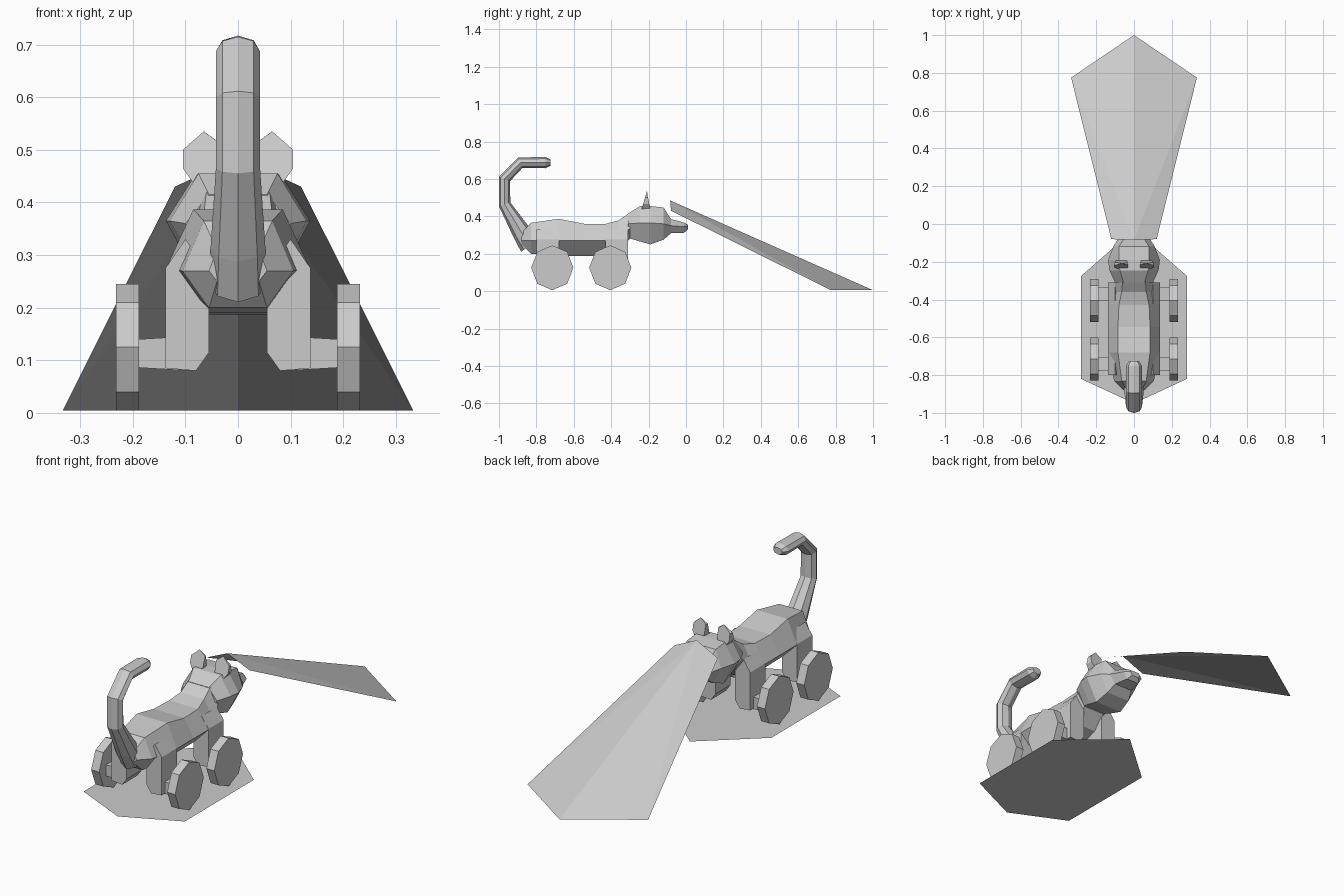
import bpy, bmesh, math
from mathutils import Vector


def mesh_object(name, verts, faces, solid=True):
    mesh = bpy.data.meshes.new(name)
    mesh.from_pydata(verts, [], faces)
    if solid:
        bm = bmesh.new()
        bm.from_mesh(mesh)
        bmesh.ops.recalc_face_normals(bm, faces=bm.faces)
        bm.to_mesh(mesh)
        bm.free()
    obj = bpy.data.objects.new(name, mesh)
    bpy.context.collection.objects.link(obj)
    return obj


def loft(name, rings):
    n = len(rings[0])
    verts = [v for ring in rings for v in ring]
    faces = [(i * n + k, i * n + (k + 1) % n, (i + 1) * n + (k + 1) % n, (i + 1) * n + k)
             for i in range(len(rings) - 1) for k in range(n)]
    last = (len(rings) - 1) * n
    faces += [tuple(range(n)), tuple(range(last, last + n))]
    return mesh_object(name, verts, faces)


def body_ring(y, top, top_w, mid, mid_w, bottom, bottom_w):
    half = [(top_w, top), (mid_w, mid), (bottom_w, bottom)]
    return [(x, y, z) for x, z in half] + [(-x, y, z) for x, z in reversed(half)]


# Torso, neck and head: y, then height and half width of top, middle and bottom
loft("torso", [body_ring(*s) for s in [
    (-0.88, 0.31, 0.04, 0.27, 0.055, 0.25, 0.04),
    (-0.83, 0.365, 0.065, 0.27, 0.105, 0.20, 0.055),
    (-0.68, 0.387, 0.085, 0.272, 0.138, 0.19, 0.055),
    (-0.545, 0.36, 0.085, 0.272, 0.138, 0.187, 0.055),
    (-0.43, 0.36, 0.08, 0.272, 0.138, 0.187, 0.055),
    (-0.36, 0.378, 0.065, 0.29, 0.115, 0.21, 0.055),
    (-0.30, 0.42, 0.06, 0.335, 0.10, 0.28, 0.06),
]])
loft("head", [body_ring(*s) for s in [
    (-0.31, 0.415, 0.055, 0.36, 0.10, 0.285, 0.06),
    (-0.245, 0.455, 0.075, 0.365, 0.13, 0.265, 0.07),
    (-0.19, 0.455, 0.08, 0.365, 0.137, 0.25, 0.075),
    (-0.12, 0.447, 0.08, 0.36, 0.11, 0.275, 0.065),
    (-0.08, 0.385, 0.055, 0.35, 0.085, 0.31, 0.05),
    (-0.01, 0.367, 0.032, 0.345, 0.055, 0.312, 0.035),
    (0.01, 0.355, 0.02, 0.345, 0.03, 0.33, 0.02),
]])

# Curled tail: eight-sided tube along y, z with half width and radius
path = [(-0.83, 0.25, 0.055, 0.065), (-0.88, 0.315, 0.052, 0.05),
        (-0.97, 0.465, 0.042, 0.032), (-0.97, 0.60, 0.042, 0.032),
        (-0.885, 0.687, 0.042, 0.03), (-0.75, 0.687, 0.042, 0.03),
        (-0.725, 0.687, 0.025, 0.017)]
rings = []
for i, (y, z, rx, r) in enumerate(path):
    a, b = path[max(i - 1, 0)], path[min(i + 1, len(path) - 1)]
    t = Vector((b[0] - a[0], b[1] - a[1])).normalized()
    ring = []
    for k in range(8):
        ang = k * math.pi / 4
        s, c = rx * math.sin(ang), r * math.cos(ang)
        ring.append((s, y - t.y * c, z + t.x * c))
    rings.append(ring)
loft("tail", rings)

for side, s in (("left", -1), ("right", 1)):
    # Ears
    outline = [(0.035, 0.43), (0.08, 0.43), (0.105, 0.465), (0.105, 0.50),
               (0.065, 0.535), (0.03, 0.51)]
    back = [(s * x, -0.24 + 0.3 * (z - 0.43), z) for x, z in outline]
    front = [(s * (0.067 + (x - 0.067) * 0.9), -0.19 - 0.18 * (z - 0.43), z) for x, z in outline]
    loft(side + "_ear", [back, front])

    for end, wy, y0, y1 in (("rear", -0.715, -0.80, -0.68), ("front", -0.405, -0.43, -0.31)):
        # Legs
        leg = [(0.055, 0.27), (0.055, 0.115), (0.08, 0.08), (0.138, 0.085),
               (0.138, 0.275), (0.10, 0.33)]
        loft(f"{side}_{end}_leg", [[(s * x, y, z) for x, z in leg] for y in (y0, y1)])

        # Axle stubs
        yc = (y0 + y1) / 2
        loft(f"{side}_{end}_axle", [
            [(s * x, yc + dy, 0.113 + dz * h)
             for dy, dz in ((-0.035, -1), (0.035, -1), (0.035, 1), (-0.035, 1))]
            for x, h in ((0.09, 0.033), (0.19, 0.027))])

        # Octagonal wheels
        loft(f"{side}_{end}_wheel", [
            [(s * x, wy + 0.113 * math.cos(k * math.pi / 4),
              0.125 + 0.12 * math.sin(k * math.pi / 4)) for k in range(8)]
            for x in (0.188, 0.232)])

# Flat ground panel
mesh_object("ground_panel", [(-0.28, -0.82, 0), (0, -0.95, 0), (0.28, -0.82, 0),
                             (0.28, -0.275, 0), (0, -0.03, 0), (-0.28, -0.275, 0)],
            [(0, 1, 2, 3, 4, 5)], solid=False)

# Light beam sheet fanning out ahead of the head
mesh_object("light_beam", [(0, -0.085, 0.485), (-0.12, -0.08, 0.43), (-0.333, 0.775, 0.005),
                           (0, 1.0, 0.005), (0.333, 0.775, 0.005), (0.12, -0.08, 0.43)],
            [(0, 2, 1), (0, 3, 2), (0, 4, 3), (0, 5, 4)], solid=False)
